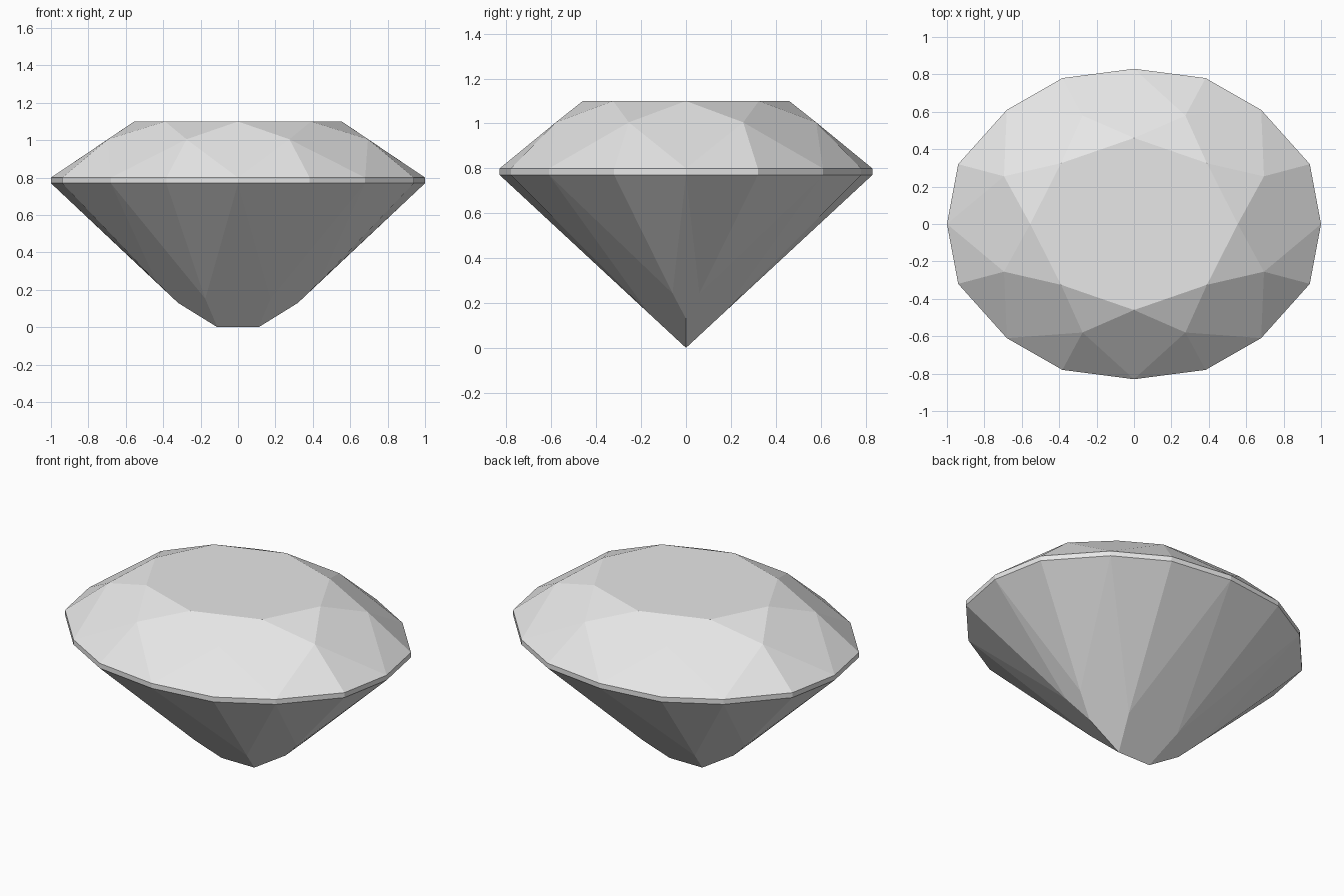
import bpy, bmesh, math

cube = bpy.data.objects.get("Cube")
if cube:
    bpy.data.objects.remove(cube, do_unlink=True)

# One neutral stone colour
stone = bpy.data.materials.new("pale_grey_stone")
stone.use_nodes = True
stone.diffuse_color = (0.8, 0.8, 0.8, 1)
stone.node_tree.nodes["Principled BSDF"].inputs["Base Color"].default_value = (0.8, 0.8, 0.8, 1)

bm = bmesh.new()


def ring(quarter):
    """Mirror the points of one quarter into a full ring, sorted by angle from +x."""
    pts = {(sx * x + 0.0, sy * y + 0.0, z)
           for x, y, z in quarter for sx in (1, -1) for sy in (1, -1)}
    ordered = sorted(pts, key=lambda p: math.atan2(p[1], p[0]) % math.tau)
    return [bm.verts.new(p) for p in ordered]


def facet(*verts):
    bm.faces.new(verts)


# Oval rings from the table down to the keel
outline = [(1, 0), (0.94, 0.32), (0.68, 0.61), (0.383, 0.78), (0, 0.83)]
table = ring([(0.555, 0, 1.1), (0.39, 0.325, 1.1), (0, 0.46, 1.1)])
crown = ring([(0.695, 0.255, 1.005), (0.275, 0.58, 1.005)])
girdle_top = ring([(x, y, 0.8) for x, y in outline])
girdle_low = ring([(x, y, 0.77) for x, y in outline])
pavilion = ring([(0.437, 0.06, 0.243), (0.175, 0.165, 0.153)])
keel_right, keel_left = ring([(0.11, 0, 0)])
ridge_right, ridge_left = ring([(0.32, 0, 0.13)])

# Keel vertices that close each main pavilion facet
half = [[ridge_right], [ridge_right, keel_right],
        [keel_right, keel_left], [keel_left, ridge_left]]
other = [[ridge_left], [ridge_left, keel_left],
         [keel_left, keel_right], [keel_right, ridge_right]]
bottoms = half + other

facet(*table)
for i in range(8):
    a, b, c = 2 * i, 2 * i + 1, (2 * i + 2) % 16
    # Crown: star, kite and upper girdle facets
    facet(table[i], crown[i], table[(i + 1) % 8])
    facet(table[i], crown[i - 1], girdle_top[a], crown[i])
    facet(crown[i], girdle_top[a], girdle_top[b])
    facet(crown[i], girdle_top[b], girdle_top[c])
    # Girdle band
    for p, q in ((a, b), (b, c)):
        facet(girdle_top[p], girdle_low[p], girdle_low[q], girdle_top[q])
    # Pavilion: lower girdle and main facets
    facet(pavilion[i], girdle_low[b], girdle_low[a])
    facet(pavilion[i], girdle_low[c], girdle_low[b])
    facet(girdle_low[a], pavilion[i], *reversed(bottoms[i]), pavilion[i - 1])

bmesh.ops.recalc_face_normals(bm, faces=bm.faces[:])
mesh = bpy.data.meshes.new("oval_gemstone")
bm.to_mesh(mesh)
bm.free()
mesh.materials.append(stone)
gem = bpy.data.objects.new("oval_gemstone", mesh)
bpy.context.collection.objects.link(gem)
